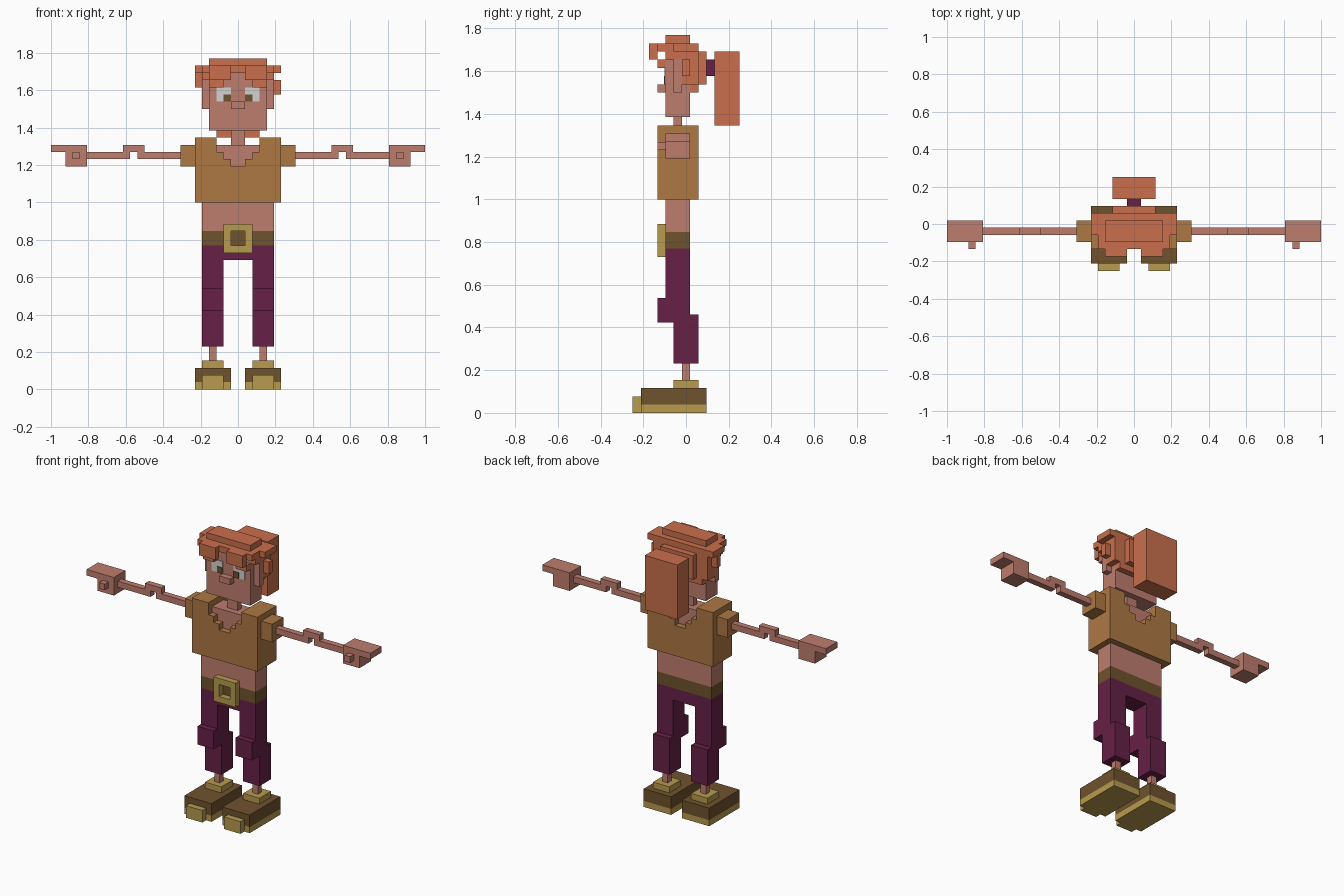
import bpy, bmesh

if "Cube" in bpy.data.objects:
    bpy.data.objects.remove(bpy.data.objects["Cube"])

U = 1 / 26  # one block


def lin(c):
    c /= 255
    return c / 12.92 if c <= 0.04045 else ((c + 0.055) / 1.055) ** 2.4


def material(name, r, g, b):
    m = bpy.data.materials.new(name)
    m.diffuse_color = (lin(r), lin(g), lin(b), 1)
    m.use_nodes = True
    m.node_tree.nodes["Principled BSDF"].inputs["Base Color"].default_value = m.diffuse_color
    return m


skin = material("skin", 190, 125, 110)
orange = material("hair_orange", 202, 111, 76)
tan = material("shirt_tan", 174, 120, 68)
purple = material("trouser_purple", 102, 32, 70)
brown = material("leather_brown", 112, 82, 45)
olive = material("olive_gold", 184, 155, 78)
white = material("eye_white", 212, 210, 208)


def finish(name, bm, mat):
    bmesh.ops.scale(bm, vec=(U, U, U), verts=bm.verts)
    bmesh.ops.recalc_face_normals(bm, faces=bm.faces)
    me = bpy.data.meshes.new(name)
    bm.to_mesh(me)
    bm.free()
    me.materials.append(mat)
    ob = bpy.data.objects.new(name, me)
    bpy.context.collection.objects.link(ob)


def blocks(name, mat, *boxes, mirror=False):
    """Boxes as (x0, x1, y0, y1, z0, z1) in blocks, optionally on both sides."""
    for side, sign in ((("right_", 1), ("left_", -1)) if mirror else (("", 1),)):
        bm = bmesh.new()
        for x0, x1, y0, y1, z0, z1 in boxes:
            vs = bmesh.ops.create_cube(bm, size=1)["verts"]
            for v in vs:
                v.co.x = sign * (x1 if v.co.x > 0 else x0)
                v.co.y = y1 if v.co.y > 0 else y0
                v.co.z = z1 if v.co.z > 0 else z0
        finish(side + name, bm, mat)


# Shoes
blocks("sole", olive, (1, 6, -5.5, 2.5, 0, 1), mirror=True)
blocks("shoe", brown, (1, 6, -5.5, 2.5, 1, 3), mirror=True)
blocks("toe_cap", olive, (2, 5, -6.5, -5.5, 0, 2), mirror=True)
blocks("shoe_collar", olive, (2, 5, -1.5, 1.5, 3, 4), mirror=True)

# Legs and trousers
blocks("ankle", skin, (3, 4, -0.5, 0.5, 4, 6), mirror=True)
blocks("trouser_leg", purple, (2, 5, -1.5, 1.5, 6, 12),
       (2, 5, -3.5, 0.5, 11, 14), (2, 5, -2.5, 0.5, 14, 18), mirror=True)
blocks("trouser_hips", purple, (-5, 5, -2.5, 0.5, 18, 20))

# Belt with square buckle
blocks("belt", brown, (-5, 5, -2.5, 0.5, 20, 22))
blocks("buckle", olive, (-2, 2, -3.5, -2.5, 19, 20), (-2, 2, -3.5, -2.5, 22, 23),
       (-2, -1, -3.5, -2.5, 20, 22), (1, 2, -3.5, -2.5, 20, 22))

# Torso
blocks("waist", skin, (-5, 5, -2.5, 0.5, 22, 26))
blocks("chest", skin, (-3, 3, -2.5, 0.5, 31, 34))

# Shirt with stepped neckline, extruded front to back
half = [(6, 26), (6, 35), (3, 35), (3, 33), (2, 33), (2, 32), (1, 32), (1, 31)]
profile = half + [(-x, z) for x, z in reversed(half)]
bm = bmesh.new()
face = bm.faces.new([bm.verts.new((x, -3.5, z)) for x, z in profile])
ext = bmesh.ops.extrude_face_region(bm, geom=[face])["geom"]
bmesh.ops.translate(bm, vec=(0, 5, 0),
                    verts=[g for g in ext if isinstance(g, bmesh.types.BMVert)])
finish("shirt", bm, tan)
blocks("sleeve", tan, (6, 8, -2.5, 0.5, 31, 34), mirror=True)

# Arms and hands
blocks("arm", skin, (8, 14, -1.5, -0.5, 32, 33), (13, 16, -1.5, -0.5, 33, 34),
       (15, 21, -1.5, -0.5, 32, 33), mirror=True)
blocks("hand", skin, (21, 26, -2.5, 0.5, 33, 34), (21, 24, -2.5, 0.5, 31, 33),
       (22, 23, -3.5, -2.5, 32, 33), mirror=True)

# Head
blocks("neck", skin, (-1, 1, -1.5, -0.5, 34, 36))
blocks("head", skin, (-4, 4, -2.5, 0.5, 36, 44))
blocks("nose", skin, (-1, 1, -3.5, -2.5, 39, 40))
blocks("ear", skin, (4, 5, -1.5, -0.5, 39, 43), mirror=True)
blocks("eye_white", white, (1, 3, -2.6, -2.5, 40, 42), mirror=True)
blocks("pupil", brown, (1, 2, -2.7, -2.6, 40, 41), mirror=True)

# Hair
blocks("hair_top", orange, (-4, 4, -2.5, 0.5, 45, 46), (-5, 5, -3.5, 1.5, 44, 45),
       (-6, -5, -1.5, 1.5, 44, 45), (5, 6, -1.5, 1.5, 44, 45))
blocks("forelock", orange, (1, 4, -4.5, -3.5, 43, 45), mirror=True)
blocks("fringe", orange, (2, 4, -3.5, -2.5, 42, 43), mirror=True)
blocks("side_hair", orange, (4, 5, -2.5, -0.5, 43, 44),
       (4, 5, -0.5, 1.5, 40, 44), mirror=True)
blocks("left_tuft", orange, (-6, -5, -0.5, 0.5, 42, 44))
blocks("right_tuft", orange, (5, 6, -0.5, 0.5, 41, 43))
blocks("back_hair", orange, (-4, 4, 0.5, 1.5, 39, 44), (-3, 3, 1.5, 2.5, 40, 44))

# Ponytail
blocks("hair_tie", purple, (-1, 1, 2.5, 3.5, 41, 43))
blocks("ponytail", orange, (-3, 3, 3.5, 6.5, 35, 44))
